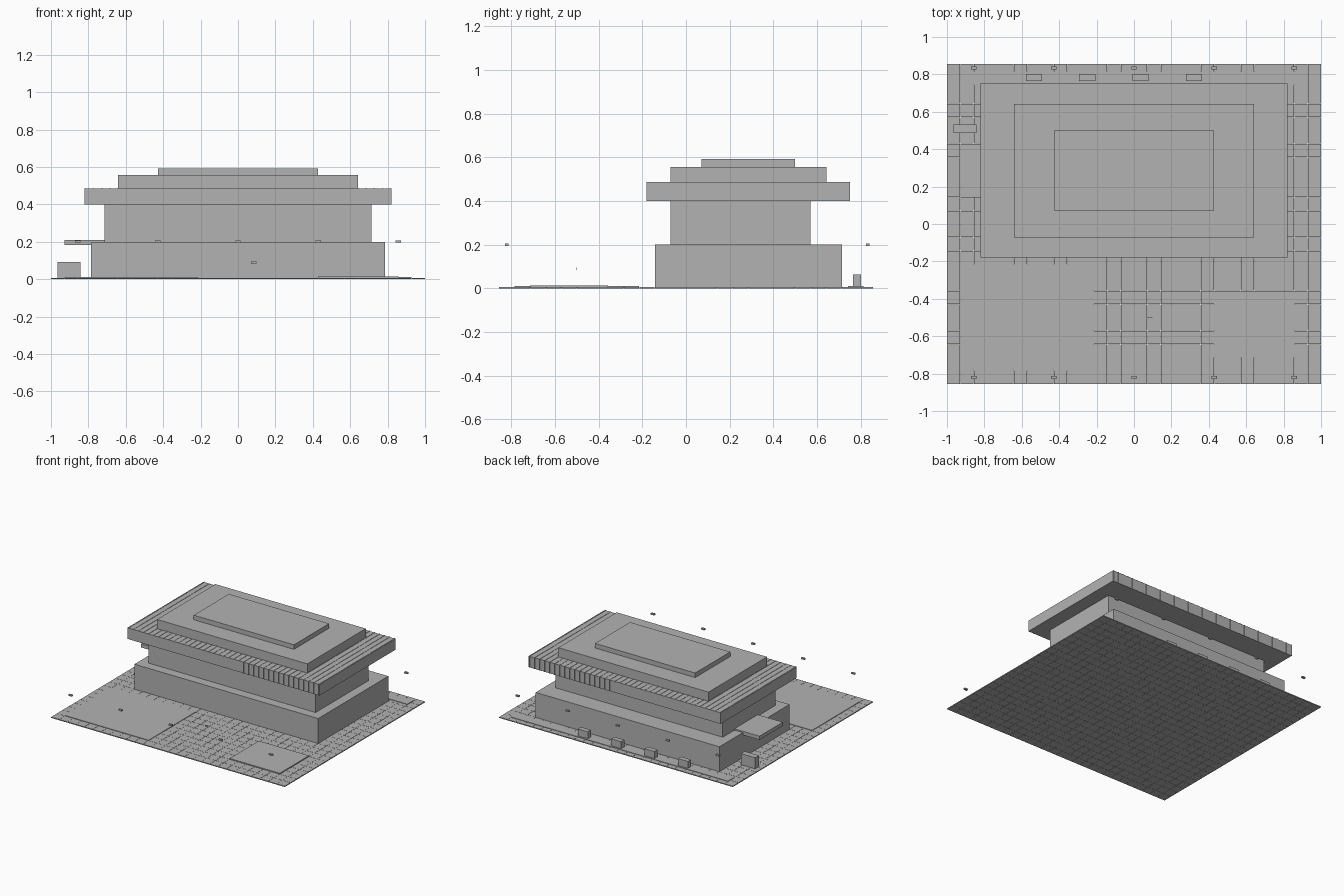
import bpy

cube = bpy.data.objects.get("Cube")
if cube:
    bpy.data.objects.remove(cube, do_unlink=True)

U = 1 / 14  # paving module

stone = bpy.data.materials.new("stone_grey")
stone.use_nodes = True
grey = (0.45, 0.45, 0.45, 1)
stone.diffuse_color = grey
stone.node_tree.nodes["Principled BSDF"].inputs["Base Color"].default_value = grey


def box(name, x, y, z):
    """Box from (low, high) pairs given in modules."""
    spans = (x, y, z)
    bpy.ops.mesh.primitive_cube_add(size=1, location=[(a + b) / 2 * U for a, b in spans])
    ob = bpy.context.object
    ob.name = name
    ob.scale = [(b - a) * U for a, b in spans]
    bpy.ops.object.transform_apply(location=False, rotation=False, scale=True)
    ob.data.materials.append(stone)
    return ob


def repeat(ob, count, step):
    """Array the object with a constant step in modules."""
    mod = ob.modifiers.new("repeat", "ARRAY")
    mod.count = count
    mod.use_relative_offset = False
    mod.use_constant_offset = True
    mod.constant_offset_displace = [s * U for s in step]


# Paved ground of separate tiles
gap = 0.01
tiles = box("paving_tiles", (-14 + gap, -13 - gap), (-12 + gap, -11 - gap), (0, 0.1))
repeat(tiles, 28, (1, 0, 0))
repeat(tiles, 24, (0, 1, 0))

# Low plates on the paving
box("parking_plate", (-13, -3), (-11, -3), (0.02, 0.15))
box("garden_plate", (6, 12), (-10, -5), (0.02, 0.2))
box("rear_strip", (-13, 13), (10.4, 11.4), (0.02, 0.15))

# Main building, stacked tiers
box("base_storey", (-11, 11), (-2, 10), (0.05, 2.8))
box("upper_storey", (-10, 10), (-1, 8), (2.8, 5.6))
box("roof_slab", (-11.5, 11.5), (-2.5, 10.5), (5.6, 6.8))
box("middle_roof", (-9, 9), (-1, 9), (6.8, 7.8))
box("top_roof", (-6, 6), (1, 7), (7.8, 8.3))

# Thin ribs wrapping the roof slab
ribs = box("roof_ribs", (-11.44, -11.36), (-2.53, 10.53), (5.6, 6.83))
repeat(ribs, 39, (0.6, 0, 0))

# Side entrance canopy and kiosk
box("side_canopy", (-13, -10), (2, 6), (2.55, 2.95))
box("side_kiosk", (-13.5, -11.8), (6.8, 7.45), (0.05, 1.3))

# Row of service units behind
units = box("service_units", (-8.1, -6.9), (10.7, 11.23), (0.05, 0.9))
repeat(units, 4, (4, 0, 0))

# Lamp heads along the front and rear edges
for name, y in (("front_lamps", -11.5), ("rear_lamps", 11.67)):
    lamps = box(name, (-12.2, -11.8), (y - 0.11, y + 0.11), (2.73, 2.88))
    repeat(lamps, 5, (6, 0, 0))

# Small sign panel in the forecourt
box("sign_panel", (0.97, 1.37), (-7.03, -6.98), (1.18, 1.34))
